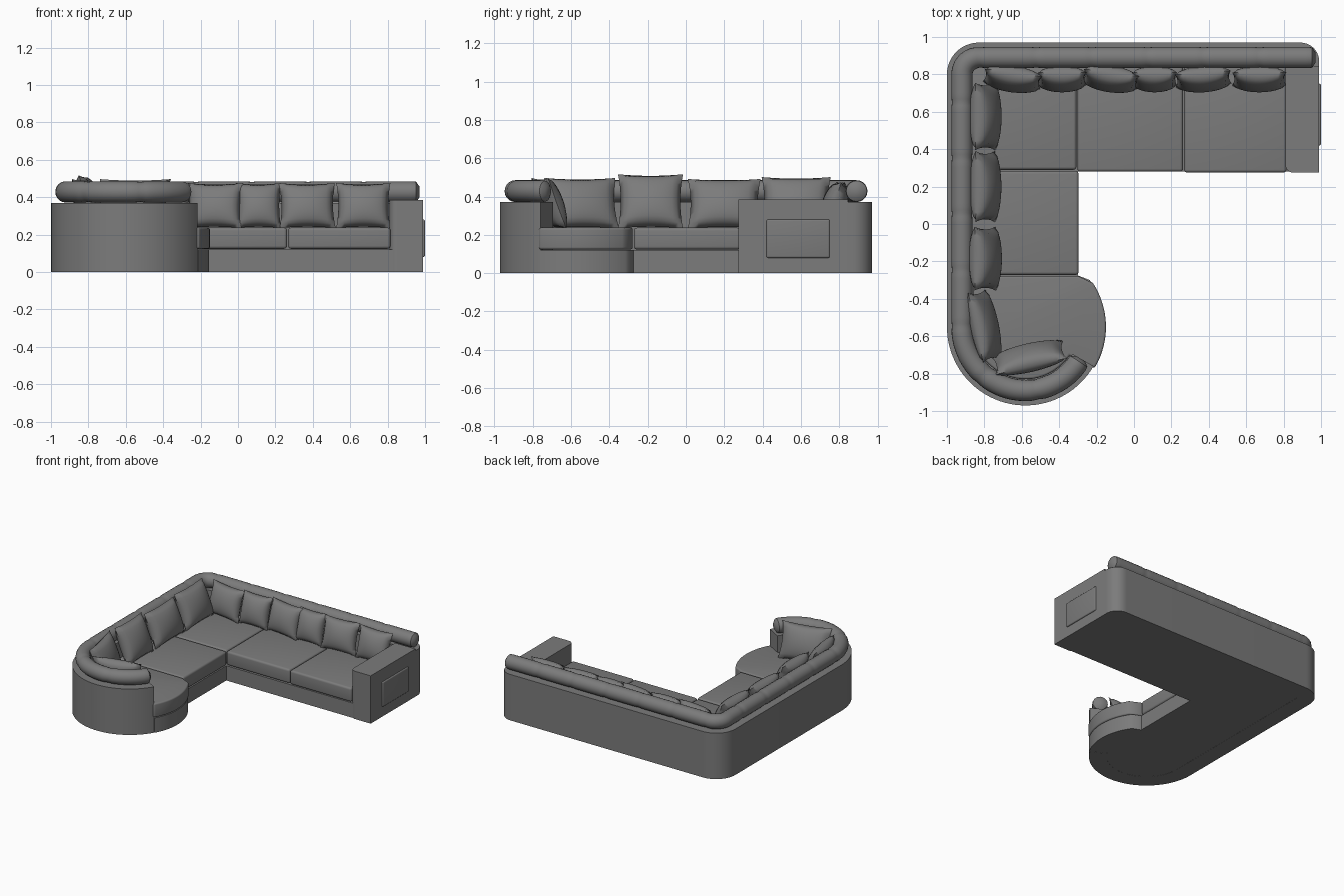
import bpy, bmesh
from math import radians, cos, sin, sqrt, pi
from mathutils import Matrix, Vector

if "Cube" in bpy.data.objects:
    bpy.data.objects.remove(bpy.data.objects["Cube"])

fabric = bpy.data.materials.new("grey fabric")
fabric.use_nodes = True
GREY = (0.2, 0.2, 0.2, 1)
fabric.diffuse_color = GREY
fabric.node_tree.nodes["Principled BSDF"].inputs["Base Color"].default_value = GREY


def finish(name, bm, angle=40):
    bmesh.ops.recalc_face_normals(bm, faces=bm.faces)
    mesh = bpy.data.meshes.new(name)
    bm.to_mesh(mesh)
    bm.free()
    ob = bpy.data.objects.new(name, mesh)
    bpy.context.collection.objects.link(ob)
    mesh.materials.append(fabric)
    bpy.ops.object.select_all(action='DESELECT')
    ob.select_set(True)
    bpy.context.view_layer.objects.active = ob
    bpy.ops.object.shade_smooth_by_angle(angle=radians(angle))
    return ob


def slab(name, outline, z0, z1, soft=0.0):
    """Extruded outline, optionally with softened sharp edges."""
    bm = bmesh.new()
    face = bm.faces.new([bm.verts.new((x, y, z0)) for x, y in outline])
    top = bmesh.ops.extrude_face_region(bm, geom=[face])["geom"]
    for v in top:
        if isinstance(v, bmesh.types.BMVert):
            v.co.z = z1
    bmesh.ops.recalc_face_normals(bm, faces=bm.faces)
    if soft:
        edges = [e for e in bm.edges if e.calc_face_angle(0) > 0.6]
        bmesh.ops.bevel(bm, geom=edges, offset=soft, segments=4,
                        profile=0.5, affect='EDGES')
    return finish(name, bm)


def arc(cx, cy, r, a0, a1, n=24):
    angles = [radians(a0 + (a1 - a0) * i / n) for i in range(n + 1)]
    return [(cx + r * cos(a), cy + r * sin(a)) for a in angles]


def rect(x0, x1, y0, y1):
    return [(x0, y0), (x1, y0), (x1, y1), (x0, y1)]


ROUND = (-0.58, -0.55)      # centre of the rounded end


def back_line(inset, end_x):
    """Outer line of the sofa, from the rounded end to the right arm."""
    return (arc(*ROUND, 0.42 - inset, -30, -180, 40)
            + arc(-0.83, 0.80, max(0.17 - inset, 0.02), 180, 90, 12)
            + [(end_x, 0.97 - inset)])


# Back wall, running round both wings
wall = back_line(0, 0.88) + arc(0.89, 0.87, 0.1, 90, 0, 10)
wall += [(0.99, 0.84)] + back_line(0.13, 0.9)[::-1]
slab("back_wall", wall, 0, 0.37)

# Low plinth under the seats
plinth = back_line(0.125, 0.9) + [(0.9, 0.28), (-0.3, 0.28), (-0.3, -0.275)]
plinth += arc(*ROUND, 0.425, 36, -30)
slab("seat_plinth", plinth, 0.001, 0.12)

# Right arm with a rounded inner front corner and a padded side panel
arm = arc(0.85, 0.315, 0.04, 180, 270, 8) + [(0.99, 0.275), (0.99, 0.845), (0.81, 0.845)]
slab("right_arm", arm, 0, 0.385)
panel = slab("arm_side_panel", rect(0.98, 1.0, 0.42, 0.75), 0.08, 0.28, 0.009)

# Seat cushions
seats = {"right": (0.268, 0.815, 0.275, 0.85), "middle": (-0.302, 0.262, 0.28, 0.85),
         "corner": (-0.88, -0.308, 0.29, 0.85), "left": (-0.88, -0.297, -0.272, 0.284)}
for side, box in seats.items():
    slab(side + "_seat_cushion", rect(*box), 0.124, 0.237, 0.016)
chaise = [(-0.86, -0.278), (-0.3, -0.278)] + arc(*ROUND, 0.43, 33, -31)
chaise += arc(*ROUND, 0.28, -33, -180)
slab("round_seat_cushion", chaise, 0.124, 0.237, 0.012)


def bolster(name, path, z, radius):
    """Soft tube swept along a path, pinched at its seams."""
    pts = [Vector((x, y, z)) for x, y in path]
    line, dist = [], [0.0]
    for a, b in zip(pts, pts[1:]):
        dist.append(dist[-1] + (b - a).length)
    total, k, steps = dist[-1], 0, 240
    for i in range(steps + 1):
        s = total * i / steps
        while k < len(pts) - 2 and dist[k + 1] < s:
            k += 1
        line.append(pts[k].lerp(pts[k + 1], (s - dist[k]) / (dist[k + 1] - dist[k])))
    bm = bmesh.new()
    rings, sides, seam = [], 20, total / 14
    for i, p in enumerate(line):
        s = total * i / steps
        d = (line[min(i + 1, steps)] - line[max(i - 1, 0)]).normalized()
        across = Vector((d.y, -d.x, 0))
        near = abs((s + seam / 2) % seam - seam / 2)
        r = radius * (1 - 0.07 * max(0, 1 - near / 0.03))
        tip = min(s, total - s) / 0.025
        if tip < 1:
            r *= 0.55 + 0.45 * sqrt(1 - (1 - tip) ** 2)
        rings.append([bm.verts.new(p + across * r * cos(a) + Vector((0, 0, r * sin(a))))
                      for a in (2 * pi * j / sides for j in range(sides))])
    for a, b in zip(rings, rings[1:]):
        for j in range(sides):
            m = (j + 1) % sides
            bm.faces.new((a[j], a[m], b[m], b[j]))
    bm.faces.new(rings[0])
    bm.faces.new(rings[-1])
    return finish(name, bm)


bolster("top_bolster", back_line(0.08, 0.97), 0.428, 0.057)


def pillow(name, x, y, z, width, height, yaw, tilt=16, thick=0.13):
    """Stuffed pillow with pinched corners, leaning back by tilt."""
    bm = bmesh.new()
    for side in (1, -1):
        grid = bmesh.ops.create_grid(bm, x_segments=14, y_segments=14, size=1)
        for v in grid["verts"]:
            u, w = v.co.x, v.co.y
            fill = max(0, (1 - u * u) * (1 - w * w)) ** 0.45
            v.co = (u * width / 2 * (1 - 0.08 * (1 - w * w)),
                    w * height / 2 * (1 - 0.06 * (1 - u * u)),
                    side * fill * thick / 2)
    bmesh.ops.remove_doubles(bm, verts=bm.verts, dist=0.0005)
    place = (Matrix.Translation((x, y, z)) @ Matrix.Rotation(radians(yaw), 4, 'Z')
             @ Matrix.Rotation(radians(90 - tilt), 4, 'X'))
    bm.transform(place)
    return finish(name, bm, 70)


# Pillows along the back wing: centre x, width, yaw
back_row = [(-0.65, 0.31, -8), (-0.385, 0.26, 0), (-0.125, 0.30, -8),
            (0.11, 0.24, 0), (0.37, 0.30, 4), (0.67, 0.29, 0)]
for i, (x, width, yaw) in enumerate(back_row):
    pillow(f"back_pillow_{i + 1}", x, 0.775, 0.355, width, 0.25, yaw)

# Pillows along the left wing: centre y, width, top height
left_row = [(0.575, 0.36, 0.505), (0.20, 0.38, 0.495), (-0.185, 0.34, 0.52)]
for i, (y, width, top) in enumerate(left_row):
    pillow(f"left_pillow_{i + 1}", -0.795, y, (top + 0.23) / 2, width,
           (top - 0.23) * 1.05, 90, 22, 0.15)

# Two pillows in the rounded end
pillow("round_end_pillow_left", -0.80, -0.545, 0.365, 0.38, 0.28, 102, 20)
pillow("round_end_pillow_front", -0.56, -0.715, 0.365, 0.39, 0.28, 193, 20)
